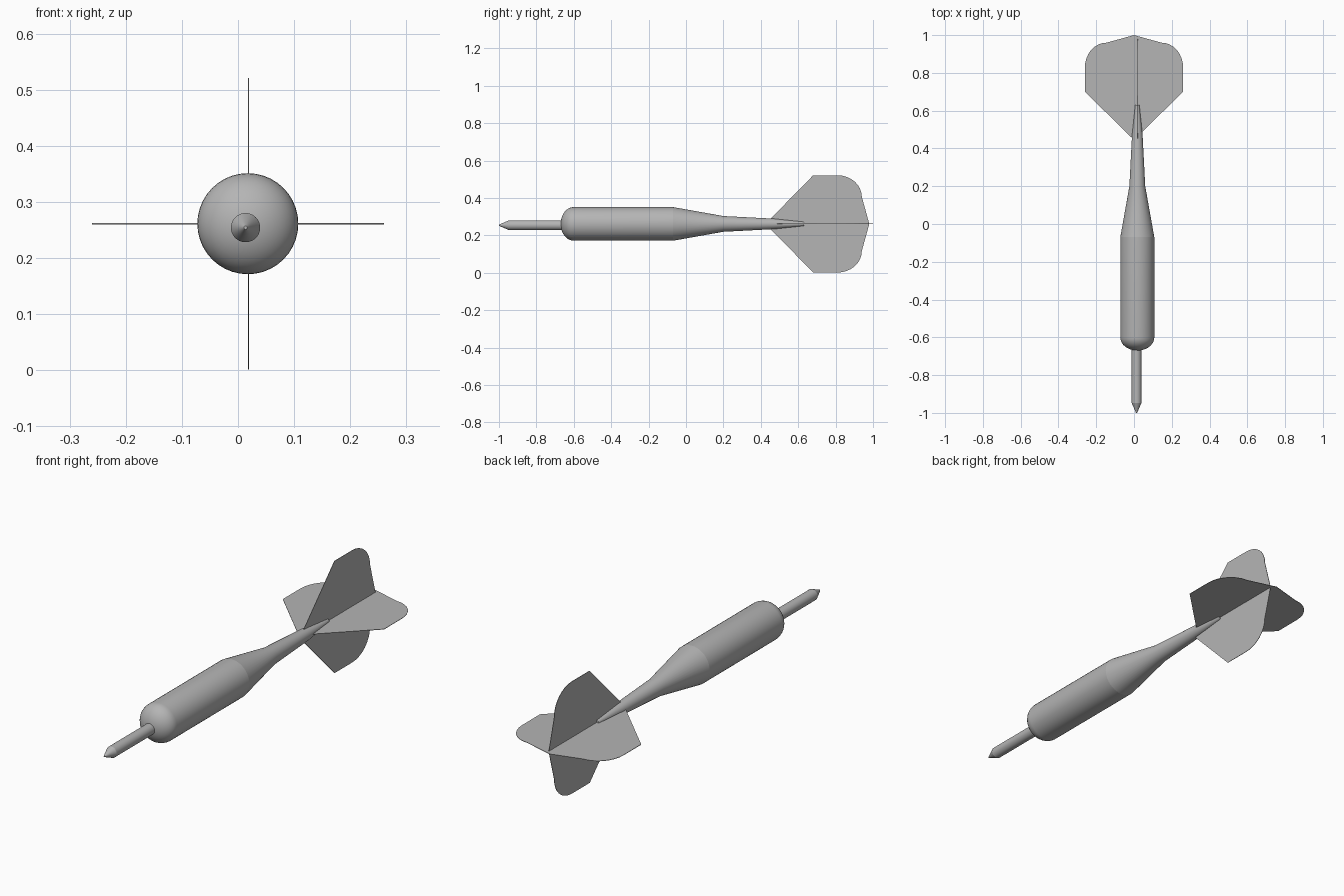
import bpy, bmesh, math

if "Cube" in bpy.data.objects:
    bpy.data.objects.remove(bpy.data.objects["Cube"])

SEGS = 40
CX, CZ = 0.0175, 0.261          # body axis
grey = bpy.data.materials.new("plain grey")
grey.diffuse_color = (0.46, 0.46, 0.46, 1)
grey.use_nodes = True
grey.node_tree.nodes["Principled BSDF"].inputs["Base Color"].default_value = grey.diffuse_color


def finish(name, bm):
    mesh = bpy.data.meshes.new(name)
    bm.to_mesh(mesh)
    bm.free()
    mesh.materials.append(grey)
    obj = bpy.data.objects.new(name, mesh)
    bpy.context.collection.objects.link(obj)
    return obj


def lathe(name, profile, cx, cz, angle=30):
    """Revolve (y, radius) pairs around an axis parallel to y, capping both ends."""
    bm = bmesh.new()
    rings = []
    for y, r in profile:
        rings.append([bm.verts.new((cx + r * math.cos(2 * math.pi * i / SEGS), y,
                                    cz + r * math.sin(2 * math.pi * i / SEGS)))
                      for i in range(SEGS)])
    for a, b in zip(rings, rings[1:]):
        for i in range(SEGS):
            j = (i + 1) % SEGS
            bm.faces.new((a[i], a[j], b[j], b[i]))
    bm.faces.new(rings[0])
    bm.faces.new(rings[-1])
    bmesh.ops.recalc_face_normals(bm, faces=bm.faces)
    obj = finish(name, bm)
    bpy.ops.object.select_all(action='DESELECT')
    obj.select_set(True)
    bpy.context.view_layer.objects.active = obj
    bpy.ops.object.shade_smooth_by_angle(angle=math.radians(angle))


def flight(name, place):
    """Thin symmetrical flight; outline is (distance from axis, y), mirrored."""
    half = [(0.26, 0.68), (0.26, 0.81)]
    # rounded rear corner
    for i in range(1, 9):
        t = math.radians(90 * i / 8)
        half.append((0.145 + 0.115 * math.cos(t), 0.81 + 0.13 * math.sin(t)))
    outline = ([(0, 0.425)] + half + [(0, 0.98)]
               + [(-d, y) for d, y in reversed(half)])
    bm = bmesh.new()
    bm.faces.new([bm.verts.new(place(d, y)) for d, y in outline])
    obj = finish(name, bm)
    solid = obj.modifiers.new("thickness", 'SOLIDIFY')
    solid.thickness = 0.002
    solid.offset = 0


# Barrel with rounded nose
nose = [(-0.60 - 0.07 * math.cos(t), 0.09 * math.sin(t))
        for t in (math.radians(3 + 87 * i / 10) for i in range(11))]
lathe("barrel", nose + [(-0.07, 0.09)], CX, CZ)

# Tapering shaft
lathe("shaft", [(-0.07, 0.09), (0.20, 0.042), (0.47, 0.028), (0.63, 0.011)], CX, CZ)

# Metal point, slightly off the barrel axis
lathe("point", [(-1.0, 0.003), (-0.947, 0.026), (-0.64, 0.026)], 0.0135, 0.254, 20)

# Crossed flights
flight("horizontal_flight", lambda d, y: (d, y + 0.02, CZ))
flight("vertical_flight", lambda d, y: (0.019, y, CZ + d))
